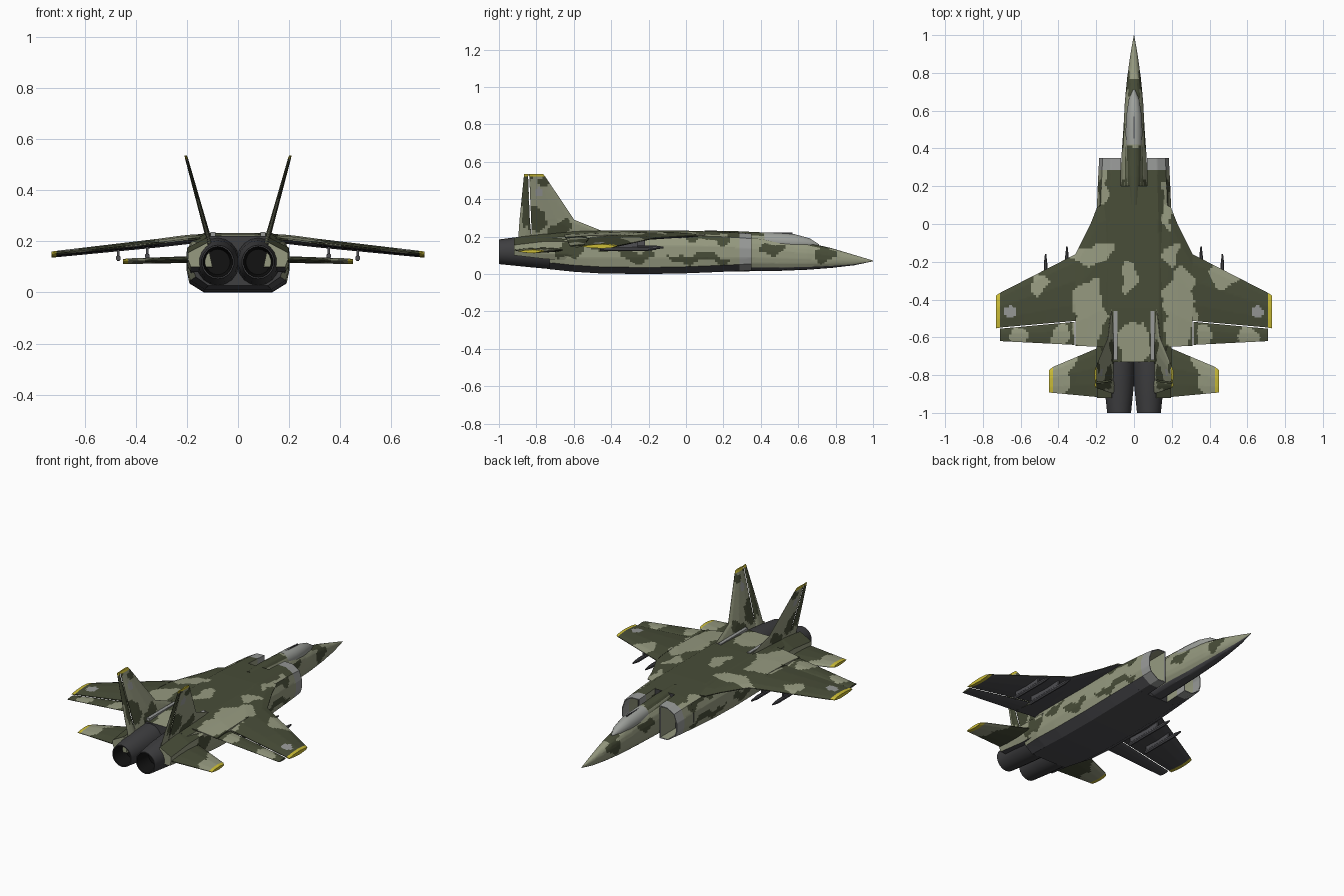
import bpy, bmesh, math
from mathutils import Vector

if "Cube" in bpy.data.objects:
    bpy.data.objects.remove(bpy.data.objects["Cube"])

# ---- materials (sRGB 0-255 converted to linear) ----
def lin(c):
    c /= 255
    return c / 12.92 if c <= 0.04045 else ((c + 0.055) / 1.055) ** 2.4

COLOURS = [("dark_olive", (72, 77, 56)), ("light_sage", (150, 154, 128)), ("belly_grey", (78, 78, 82)),
           ("engine_grey", (62, 62, 64)), ("nozzle_black", (18, 18, 18)), ("lip_grey", (152, 154, 152)),
           ("tip_yellow", (205, 190, 55)), ("canopy_grey", (158, 161, 156))]
MATS = []
for n, c in COLOURS:
    m = bpy.data.materials.new(n)
    m.diffuse_color = (*[lin(v) for v in c], 1)
    m.use_nodes = True
    m.node_tree.nodes["Principled BSDF"].inputs["Base Color"].default_value = m.diffuse_color
    MATS.append(m)
DARK, LIGHT, BELLY, ENGINE, BLACK, GREY, YELLOW, GLASS = range(8)

# ---- camouflage rules ----
TOP_LIGHT = [(-.03, -.27, .04, .09), (-.21, -.16, .11, .05), (-.24, -.48, .085, .2), (-.51, -.31, .045, .06),
             (0, -.63, .085, .12), (.24, -.45, .085, .23), (.47, -.27, .08, .06), (-.17, .2, .035, .1),
             (.18, .1, .03, .12), (-.38, -.6, .05, .06), (.38, -.6, .04, .07), (.62, -.6, .06, .05),
             (-.6, -.6, .05, .04), (.2, -.15, .04, .06), (0, .9, .2, .12), (0, .55, .2, .13)]
SIDE_DARK = [(.06, .085, .17, .022), (.74, .11, .06, .05), (.13, .2, .12, .03), (-.27, .1, .1, .03),
             (-.63, .12, .08, .04), (.45, .14, .07, .03), (-.45, .16, .08, .03)]
FIN_DARK = [(-.67, .24, .06, .05), (-.8, .28, .05, .07), (-.86, .4, .03, .15), (-.76, .5, .03, .03)]

def inside(blobs, u, v):
    u2 = u + .014 * math.sin(31 * v + 1) + .007 * math.sin(67 * v)
    v2 = v + .014 * math.sin(27 * u + 2) + .007 * math.sin(71 * u)
    return any(((u2 - a) / ra) ** 2 + ((v2 - b) / rb) ** 2 < 1 for a, b, ra, rb in blobs)

def body_rule(c, n):
    if n.z < -.5:
        return BELLY
    if n.z > .6:
        return LIGHT if inside(TOP_LIGHT, c.x, c.y) else DARK
    v = c.z + .006 * math.sin(40 * c.y)
    return DARK if inside(SIDE_DARK, c.y, v) else LIGHT

def wing_rule(c, n):
    if abs(c.x) > .71:
        return YELLOW
    if n.z < -.3:
        return BELLY
    if math.hypot(abs(c.x) - .655, c.y + .465) < .032:
        return GREY
    return LIGHT if inside(TOP_LIGHT, c.x, c.y) else DARK

def tail_rule(c, n):
    if abs(c.x) > .43:
        return YELLOW
    return LIGHT if abs(c.x) + .25 * (c.y + .8) + .012 * math.sin(50 * c.y) > .335 else DARK

def fin_rule(c, n):
    if c.z > .522:
        return YELLOW
    if math.hypot(c.y + .785, c.z - .44) < .024:
        return GREY
    return DARK if inside(FIN_DARK, c.y, c.z) else LIGHT

def intake_rule(c, n):
    return GREY if c.y > .285 else body_rule(c, n)

# ---- mesh helpers ----
def loft(name, rings, rule, grid=0, caps=(True, True), angle=28):
    """Skin closed rings, cut into a grid for painting, colour by rule."""
    bm = bmesh.new()
    vs = [[bm.verts.new(p) for p in r] for r in rings]
    k = len(vs[0])
    for a, b in zip(vs, vs[1:]):
        for i in range(k):
            bm.faces.new((a[i], a[(i + 1) % k], b[(i + 1) % k], b[i]))
    for use, r in zip(caps, (vs[0], vs[-1])):
        if use:
            bm.faces.new(r)
    bmesh.ops.recalc_face_normals(bm, faces=bm.faces[:])
    if grid:
        for ax in range(3):
            co = [v.co[ax] for v in bm.verts]
            no = Vector([float(i == ax) for i in range(3)])
            for i in range(math.ceil(min(co) / grid), math.floor(max(co) / grid) + 1):
                bmesh.ops.bisect_plane(bm, geom=bm.verts[:] + bm.edges[:] + bm.faces[:],
                                       plane_co=no * (i * grid + .0003), plane_no=no, dist=1e-5)
    bm.normal_update()
    me = bpy.data.meshes.new(name)
    for m in MATS:
        me.materials.append(m)
    for f in bm.faces:
        f.material_index = rule(f.calc_center_median(), f.normal) if callable(rule) else rule
        f.smooth = True
    bm.to_mesh(me)
    bm.free()
    me.set_sharp_from_angle(angle=math.radians(angle))
    ob = bpy.data.objects.new(name, me)
    bpy.context.collection.objects.link(ob)
    return ob

def foil(name, stations, rule, normal, grid=.013):
    """Surface from (leading point, trailing point, thickness) stations."""
    prof = [(0, .12), (.12, .65), (.4, 1), (.75, .7), (1, .15)]
    rings = []
    for le, te, t in stations:
        le, te, no = Vector(le), Vector(te), Vector(normal)
        up = [le.lerp(te, f) + no * h * t / 2 for f, h in prof]
        dn = [le.lerp(te, f) - no * h * t / 2 for f, h in reversed(prof)]
        rings.append(up + dn)
    return loft(name, rings, rule, grid)

def oval(y, cx, cz, rx, rz, n=18, p=1.0):
    out = []
    for i in range(n):
        a = 2 * math.pi * (i + .5) / n
        c, s = math.cos(a), math.sin(a)
        out.append((cx + rx * math.copysign(abs(c) ** p, c), y, cz + rz * math.copysign(abs(s) ** p, s)))
    return out

def box(name, x0, x1, y0, y1, z0, z1, rule):
    q = [(x0, z0), (x1, z0), (x1, z1), (x0, z1)]
    return loft(name, [[(x, y, z) for x, z in q] for y in (y0, y1)], rule)

# ---- nose and forward fuselage ----
nose = [(1, .001, .068, .072), (.9, .019, .047, .102), (.78, .036, .033, .138), (.65, .049, .023, .168),
        (.5, .057, .017, .192), (.35, .068, .015, .21), (.1, .072, .012, .225)]
loft("nose", [oval(y, 0, (a + b) / 2, w, (b - a) / 2, 18, .85) for y, w, a, b in nose], body_rule, .013)

# ---- canopy and its rear fairing ----
can = [(.71, .006, .152, .008), (.66, .028, .162, .03), (.58, .041, .168, .046), (.5, .045, .172, .048),
       (.42, .044, .178, .046)]
loft("canopy", [oval(y, 0, z, w, h, 16) for y, w, z, h in can], GLASS)
loft("canopy_fairing", [oval(y, 0, z, w, h, 16) for y, w, z, h in
     ((.42, .044, .178, .045), (.25, .042, .19, .041), (.1, .03, .2, .033))], body_rule, .013)
box("canopy_frame", -.003, .003, .4, .57, .205, .2215, BELLY)

# ---- main body ----
def half(w, zb, zt):
    return [(.65 * w, zt - .002), (.9 * w, zt - .028), (w, zt - .08), (w, .09), (.94 * w, zb + .035), (.66 * w, zb)]

body = [(.2, .192, .012, .227), (.0, .2, .004, .234), (-.2, .202, 0, .235), (-.45, .202, .003, .234),
        (-.6, .198, .012, .23), (-.73, .176, .026, .222)]
rings = []
for y, w, zb, zt in body:
    h = half(w, zb, zt)
    rings.append([(x, y, z) for x, z in h] + [(-x, y, z) for x, z in reversed(h)])
loft("main_body", rings, lambda c, n: ENGINE if abs(n.y) > .9 else body_rule(c, n), .013)

for s, side in ((1, "right"), (-1, "left")):
    # ---- air intakes: outer skin, lip and inner duct ----
    def intake_ring(y, w, zb, zt, d):
        pts = [(.068, zt)] + half(w, zb, zt) + [(.068, zb)]
        cx, cz = .125, .115
        return [(s * (cx + (x - cx) * (1 - d / .06)), y, cz + (z - cz) * (1 - d / .1)) for x, z in pts]
    loft("intake_" + side, [intake_ring(.195, .192, .012, .227, 0), intake_ring(.285, .188, .016, .222, 0),
                            intake_ring(.35, .184, .02, .217, 0), intake_ring(.35, .184, .02, .217, .005),
                            intake_ring(.285, .186, .02, .217, .006)],
         intake_rule, .013, (False, False))
    loft("duct_" + side, [intake_ring(.345, .186, .02, .217, .0055), intake_ring(.205, .186, .02, .217, .007)],
         lambda c, n: ENGINE if abs(n.y) > .9 else LIGHT, 0, (False, True))

    # ---- engines ----
    ex, ez = s * .079, .119
    loft("engine_" + side, [oval(y, ex, ez + dz, a, b, 18) for y, a, b, dz in
         ((-.6, .088, .096, 0), (-.73, .085, .093, .001), (-.86, .079, .082, .002), (-1, .064, .066, 0),
          (-1, .058, .06, 0))], ENGINE, 0, (True, False))
    loft("nozzle_" + side, [oval(-1, ex, ez, .059, .061), oval(-.9, ex, ez, .048, .05)], BLACK, 0, (False, True))

    # ---- tail boom beside the engine ----
    loft("tail_boom_" + side, [[(s * x, y, z) for x, z in ((.1, a), (.185, a), (w, a + .03), (w, b - .04), (.12, b))]
         for y, w, a, b in ((-.55, .198, .07, .215), (-.75, .199, .08, .215), (-.92, .196, .1, .195))],
         body_rule, .013)

    # ---- wing, flap and inner trailing part ----
    wing = [(.1, .13, -.65, .213, .036), (.195, .09, -.65, .207, .036), (.23, .0, -.648, .203, .036),
            (.31, -.16, -.645, .193, .034)]
    foil("wing_root_" + side, [((s * x, a, z), (s * x, b, z), t) for x, a, b, z, t in wing], wing_rule, (0, 0, 1))
    outer = [(.31, -.16, -.513, .193, .034), (.71, -.365, -.548, .15, .025), (.712, -.366, -.55, .15, .025),
             (.73, -.378, -.552, .148, .023)]
    foil("wing_" + side, [((s * x, a, z), (s * x, b, z), t) for x, a, b, z, t in outer], wing_rule, (0, 0, 1))
    foil("flap_" + side, [((s * x, a, z), (s * x, b, z), t) for x, a, b, z, t in
         ((.314, -.518, -.64, .19, .016), (.709, -.554, -.62, .148, .011))], wing_rule, (0, 0, 1))

    # ---- horizontal tail ----
    foil("tailplane_" + side, [((s * x, a, z), (s * x, b, z), t) for x, a, b, z, t in
         ((.19, -.655, -.915, .128, .028), (.205, -.662, -.915, .128, .026), (.43, -.757, -.894, .122, .022),
          (.432, -.758, -.894, .122, .022), (.45, -.775, -.892, .121, .018))], tail_rule, (0, 0, 1))

    # ---- fin, rudder and root strip ----
    fx = lambda z: s * (.112 + (z - .2) * .276)
    foil("fin_" + side, [((fx(z), a, z), (fx(z), b, z), t) for z, a, b, t in
         ((.2, -.38, -.825, .022), (.235, -.46, -.826, .021), (.29, -.598, -.828, .019), (.522, -.753, -.838, .012),
          (.536, -.765, -.84, .01))], fin_rule, (1, 0, 0))
    foil("rudder_" + side, [((fx(z), a, z), (fx(z), b, z), t) for z, a, b, t in
         ((.19, -.825, -.897, .015), (.29, -.835, -.89, .012), (.522, -.844, -.867, .008),
          (.536, -.84, -.865, .008))], fin_rule, (1, 0, 0))
    box("fin_strip_" + side, s * .088, s * .108, -.72, -.46, .215, .2365, GREY)

    # ---- weapon pylons and rails ----
    for nm, x, y1, z in (("inner", .355, -.12, .15), ("outer", .468, -.16, .142)):
        box("pylon_" + nm + "_" + side, s * (x - .005), s * (x + .005), -.45, y1 - .1, z - .005, z + .035, BELLY)
        loft("rail_" + nm + "_" + side, [oval(y, s * x, z - .008, r, r * 1.2, 8) for y, r in
             ((-.46, .009), (y1 - .05, .01), (y1, .004))], BELLY)
